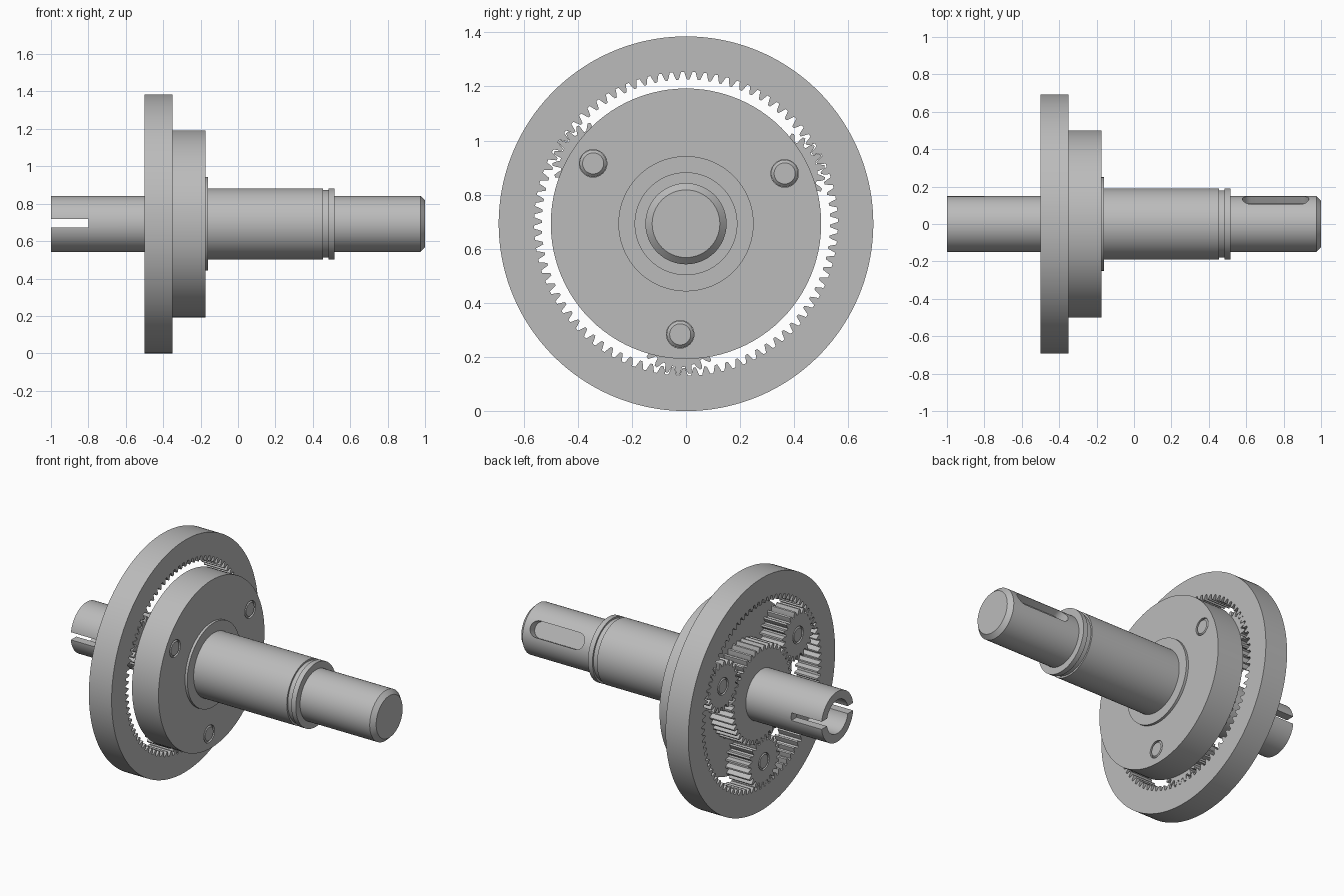
import bpy, bmesh
from math import sin, cos, pi, radians
from mathutils import Matrix, Vector

if "Cube" in bpy.data.objects:
    bpy.data.objects.remove(bpy.data.objects["Cube"])

AXIS_Z = 0.6925            # height of the main axis
BACK, FACE = -0.5, -0.35   # gear faces along x
MODULE = 0.013             # gear tooth size
ORBIT = MODULE * 31.5      # planet centre distance
PLANETS = [radians(27 + 120 * k) for k in range(3)]

steel = bpy.data.materials.new("steel_grey")
steel.use_nodes = True
steel.diffuse_color = (0.5, 0.5, 0.5, 1)
steel.node_tree.nodes["Principled BSDF"].inputs["Base Color"].default_value = (0.5, 0.5, 0.5, 1)


def make_object(name, bm, offset=(0, 0)):
    bmesh.ops.recalc_face_normals(bm, faces=bm.faces)
    mesh = bpy.data.meshes.new(name)
    bm.to_mesh(mesh)
    bm.free()
    mesh.materials.append(steel)
    obj = bpy.data.objects.new(name, mesh)
    obj.location = (0, offset[0], AXIS_Z + offset[1])
    bpy.context.collection.objects.link(obj)
    return obj


def ring_of(bm, x, points):
    return [bm.verts.new((x, y, z)) for y, z in points]


def bridge(bm, a, b):
    for i in range(len(a)):
        j = (i + 1) % len(a)
        bm.faces.new((a[i], a[j], b[j], b[i]))


def circle(r, n=96):
    return [(r * cos(2 * pi * i / n), r * sin(2 * pi * i / n)) for i in range(n)]


def lathe(name, profile, offset=(0, 0), n=96):
    """Solid of revolution about x from (x, radius) pairs, capped at both ends."""
    bm = bmesh.new()
    rings = [ring_of(bm, x, circle(r, n)) for x, r in profile]
    for a, b in zip(rings, rings[1:]):
        bridge(bm, a, b)
    bm.faces.new(rings[0])
    bm.faces.new(rings[-1])
    return make_object(name, bm, offset)


def gear(name, teeth, plain_radius, phase, internal=False, offset=(0, 0)):
    """Toothed loop joined to a plain round loop, extruded along x."""
    side = -1 if internal else 1
    pitch_r = MODULE * teeth / 2
    shape = [(-0.36, -1.2), (-0.24, 0), (-0.11, 1), (0.11, 1), (0.24, 0), (0.36, -1.2)]
    toothed, plain = [], []
    for t in range(teeth):
        for turn, height in shape:
            a = phase + 2 * pi * (t + turn) / teeth
            r = pitch_r + side * height * MODULE
            toothed.append((r * cos(a), r * sin(a)))
            plain.append((plain_radius * cos(a), plain_radius * sin(a)))
    bm = bmesh.new()
    loops = [ring_of(bm, x, pts) for x, pts in
             ((BACK, plain), (BACK, toothed), (FACE, toothed), (FACE, plain))]
    for i in range(4):
        bridge(bm, loops[i], loops[(i + 1) % 4])
    return make_object(name, bm, offset)


def cut(obj, cutter):
    mod = obj.modifiers.new("cut", "BOOLEAN")
    mod.operation, mod.solver, mod.object = "DIFFERENCE", "EXACT", cutter
    bpy.context.view_layer.objects.active = obj
    bpy.context.view_layer.update()
    bpy.ops.object.modifier_apply(modifier=mod.name)
    bpy.data.objects.remove(cutter)


parts = []

# Gear train: ring, sun and three planets in mesh
parts.append(gear("ring_gear", 84, AXIS_Z, PLANETS[0] + pi / 84, internal=True))
parts.append(gear("sun_gear", 42, 0.15, PLANETS[0]))

# Carrier disc with a raised hub
carrier = lathe("carrier", [(FACE, 0.5), (-0.175, 0.5), (-0.175, 0.25), (-0.16, 0.25)])
parts.append(carrier)

# Planets on chamfered pins seated in the carrier
for k, a in enumerate(PLANETS, 1):
    spot = (ORBIT * cos(a), ORBIT * sin(a))
    parts.append(gear(f"planet_gear_{k}", 21, 0.05, a, offset=spot))
    cut(carrier, lathe("pin_hole", [(-0.4, 0.051), (-0.1, 0.051)], spot, 48))
    parts.append(lathe(f"planet_pin_{k}", [(BACK, 0.039), (BACK + 0.011, 0.05),
                                           (-0.186, 0.05), (-0.175, 0.039)], spot, 48))

# Input shaft: bored end with a slot across it
input_shaft = lathe("input_shaft", [(-0.78, 0.1), (-1, 0.1), (-1, 0.15), (-0.34, 0.15)])
bm = bmesh.new()
bmesh.ops.create_cube(bm, size=1, matrix=Matrix.Translation((-0.95, 0, 0.003))
                      @ Matrix.Diagonal((0.3, 0.5, 0.045, 1)))
cut(input_shaft, make_object("slot_cutter", bm))
parts.append(input_shaft)

# Output shaft: stepped, with a retaining groove and chamfered tip
output_shaft = lathe("output_shaft", [
    (-0.17, 0.19), (0.455, 0.19), (0.455, 0.18), (0.485, 0.18), (0.485, 0.19),
    (0.515, 0.19), (0.515, 0.15), (0.975, 0.15), (1, 0.125)])

# Round-ended keyway facing the first planet
half = 0.047
outline = []
for mid, start in ((0.935 - half, -pi / 2), (0.58 + half, pi / 2)):
    outline += [(mid + half * cos(start + pi * i / 16), half * sin(start + pi * i / 16))
                for i in range(17)]
bm = bmesh.new()
floor, roof = [[bm.verts.new((x, y, z)) for x, y in outline] for z in (0.1, 0.2)]
bridge(bm, floor, roof)
bm.faces.new(floor)
bm.faces.new(roof)
bmesh.ops.rotate(bm, verts=bm.verts, cent=Vector(),
                 matrix=Matrix.Rotation(PLANETS[0] - pi / 2, 3, "X"))
cut(output_shaft, make_object("keyway_cutter", bm))
parts.append(output_shaft)

# Smooth round surfaces, crisp edges
bpy.ops.object.select_all(action="DESELECT")
for obj in parts:
    obj.select_set(True)
bpy.context.view_layer.objects.active = parts[0]
bpy.ops.object.shade_smooth_by_angle(angle=radians(25))
